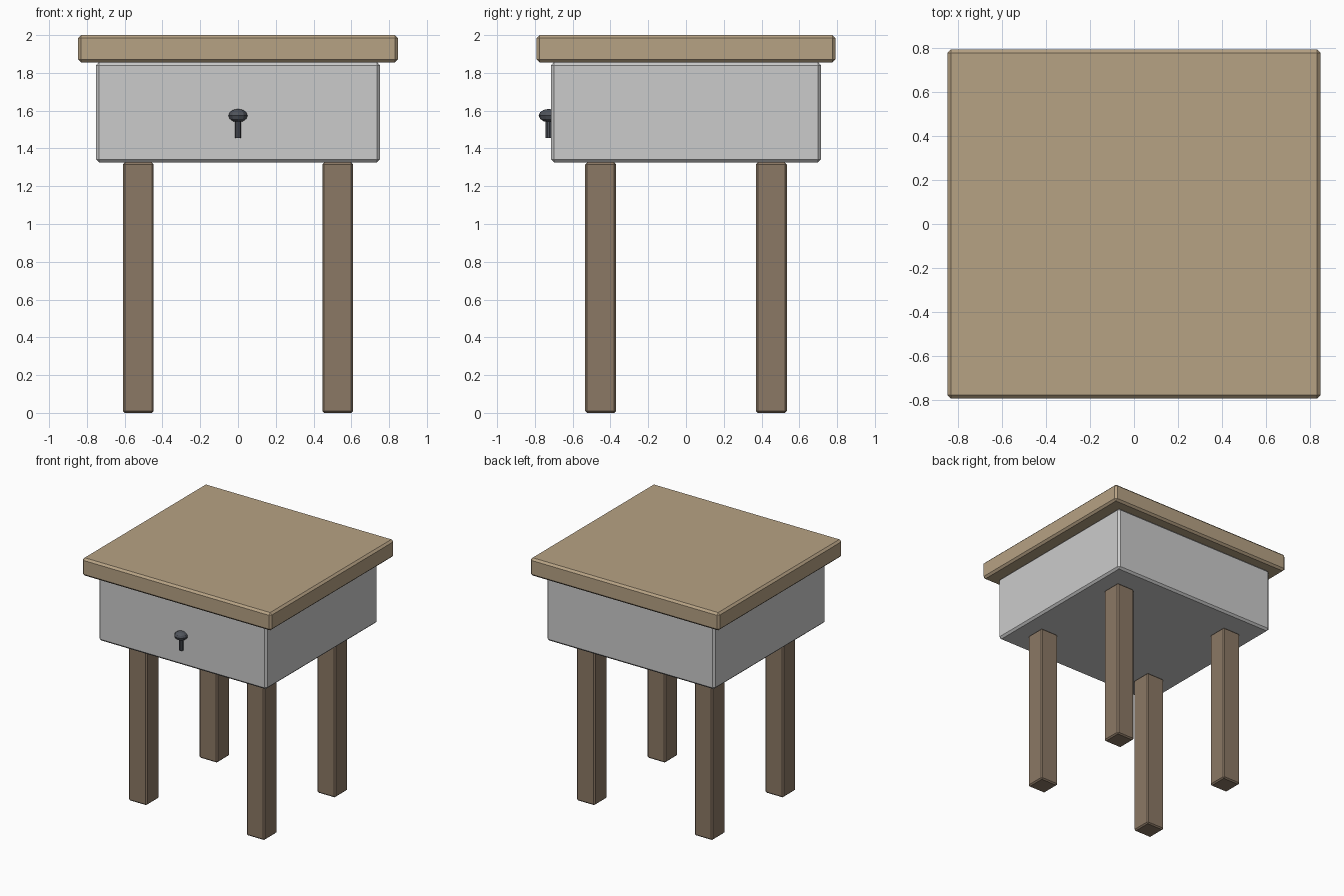
import bpy, bmesh
from mathutils import Matrix

if "Cube" in bpy.data.objects:
    bpy.data.objects.remove(bpy.data.objects["Cube"])


def material(name, rgb):
    m = bpy.data.materials.new(name)
    m.diffuse_color = (*rgb, 1)
    m.use_nodes = True
    m.node_tree.nodes["Principled BSDF"].inputs["Base Color"].default_value = m.diffuse_color
    return m


def add_object(name, bm, mat):
    me = bpy.data.meshes.new(name)
    bm.to_mesh(me)
    bm.free()
    me.materials.append(mat)
    ob = bpy.data.objects.new(name, me)
    bpy.context.collection.objects.link(ob)
    return ob


def box(name, centre, size, chamfer, mat):
    """Chamfered box."""
    bm = bmesh.new()
    bmesh.ops.create_cube(bm, size=1, matrix=Matrix.Translation(centre) @ Matrix.Diagonal((*size, 1)))
    ob = add_object(name, bm, mat)
    mod = ob.modifiers.new("chamfer", 'BEVEL')
    mod.width = chamfer
    mod.segments = 1
    return ob


oak = material("oak", (0.47, 0.36, 0.23))
dark_wood = material("dark_wood", (0.26, 0.19, 0.13))
paint = material("pale_paint", (0.63, 0.62, 0.60))
iron = material("iron", (0.08, 0.088, 0.105))

# Top and drawer case
box("table_top", (0, 0, 1.928), (1.694, 1.584, 0.144), 0.016, oak)
box("drawer_case", (0, 0, 1.591), (1.504, 1.43, 0.53), 0.016, paint)

# Legs
for sy, row in ((-1, "front"), (1, "back")):
    for sx, side in ((-1, "left"), (1, "right")):
        box(f"{row}_{side}_leg", (sx * 0.528, sy * 0.452, 0.663),
            (0.163, 0.163, 1.326), 0.01, dark_wood)

# Mushroom knob: flattened cap over an upright stem on the drawer front
bm = bmesh.new()
bmesh.ops.create_uvsphere(bm, u_segments=10, v_segments=6, radius=1,
                          matrix=Matrix.Translation((0, -0.727, 1.574)) @ Matrix.Diagonal((0.053, 0.053, 0.035, 1)))
add_object("knob_cap", bm, iron)

bm = bmesh.new()
bmesh.ops.create_cone(bm, cap_ends=True, segments=10, radius1=0.016, radius2=0.016,
                      depth=0.11, matrix=Matrix.Translation((0, -0.727, 1.511)))
add_object("knob_stem", bm, iron)
